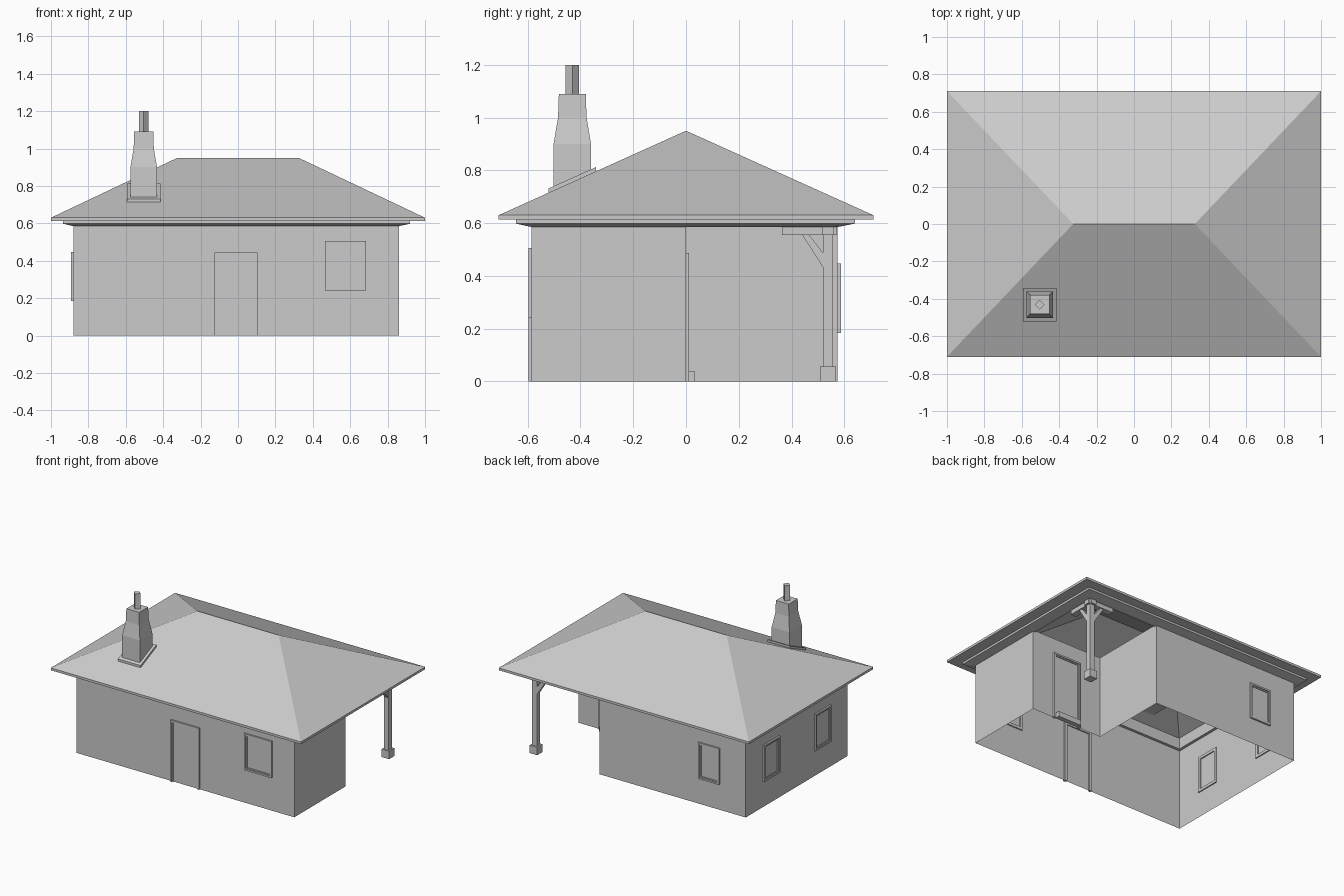
import bpy, bmesh
from mathutils import Vector

if "Cube" in bpy.data.objects:
    bpy.data.objects.remove(bpy.data.objects["Cube"])

mat = bpy.data.materials.new("light_grey")
mat.diffuse_color = (0.6, 0.6, 0.6, 1)
mat.use_nodes = True
mat.node_tree.nodes["Principled BSDF"].inputs["Base Color"].default_value = mat.diffuse_color

X0, X1, Y0, Y1 = -0.88, 0.86, -0.585, 0.575   # wall rectangle
NX, NY = 0.29, 0.0                            # inner corner of the porch
WALL_TOP = 0.585


def make(name, bm, fix_normals=True):
    if fix_normals:
        bmesh.ops.recalc_face_normals(bm, faces=bm.faces[:])
    me = bpy.data.meshes.new(name)
    bm.to_mesh(me)
    bm.free()
    me.materials.append(mat)
    ob = bpy.data.objects.new(name, me)
    bpy.context.collection.objects.link(ob)
    return ob


def bridge(bm, a, b, skip=()):
    n = len(a)
    for i in range(n):
        if i not in skip:
            bm.faces.new((a[i], a[(i + 1) % n], b[(i + 1) % n], b[i]))


def rect(bm, x0, x1, y0, y1, z):
    return [bm.verts.new(p) for p in ((x0, y0, z), (x1, y0, z), (x1, y1, z), (x0, y1, z))]


def box(name, x0, x1, y0, y1, z0, z1):
    bm = bmesh.new()
    a, b = rect(bm, x0, x1, y0, y1, z0), rect(bm, x0, x1, y0, y1, z1)
    bridge(bm, a, b)
    bm.faces.new(a)
    bm.faces.new(b)
    return make(name, bm)


# L-shaped walls, open at the bottom
bm = bmesh.new()
plan = [(X0, Y0), (X1, Y0), (X1, NY), (NX, NY), (NX, Y1), (X0, Y1)]
low = [bm.verts.new((x, y, 0)) for x, y in plan]
high = [bm.verts.new((x, y, WALL_TOP + 0.01)) for x, y in plan]
bridge(bm, low, high)
make("walls", bm, False)

# Hollow hip roof with eave edge, soffit and moulding
bm = bmesh.new()
loops = [rect(bm, *r) for r in (
    (-1, 1, -0.71, 0.71, 0.63),
    (-1, 1, -0.71, 0.71, 0.613),
    (-0.935, 0.92, -0.645, 0.64, 0.613),
    (-0.935, 0.92, -0.645, 0.64, 0.598),
    (X0, X1, Y0, Y1, WALL_TOP),
    (X0 + 0.02, X1 - 0.02, Y0 + 0.02, Y1 - 0.02, WALL_TOP),
    (X0 + 0.02, X1 - 0.02, Y0 + 0.02, Y1 - 0.02, 0.665))]
for a, b in zip(loops, loops[1:]):
    bridge(bm, a, b)
for base, z in ((loops[0], 0.95), (loops[-1], 0.925)):
    l, r = bm.verts.new((-0.325, 0, z)), bm.verts.new((0.325, 0, z))
    bm.faces.new((base[0], base[1], r, l))
    bm.faces.new((base[2], base[3], l, r))
    bm.faces.new((base[1], base[2], r))
    bm.faces.new((base[3], base[0], l))
make("hip_roof", bm)

# Window and door frames: stepped rings lying on a wall
SIDES = {
    "front": lambda u, v, n: (u, Y0 - n, v),
    "back": lambda u, v, n: (u, Y1 + n, v),
    "left": lambda u, v, n: (X0 - n, u, v),
    "porch": lambda u, v, n: (u, NY + n, v),
}


def frame(name, side, u0, u1, v0, v1, door=False):
    bm = bmesh.new()
    rings = []
    for s, n in ((0, -0.008), (0, 0.012), (0.012, 0.012), (0.012, 0.006),
                 (0.02, 0.006), (0.02, -0.008)):
        b = v0 if door else v0 + s
        rings.append([bm.verts.new(SIDES[side](u, v, n)) for u, v in
                      ((u0 + s, b), (u1 - s, b), (u1 - s, v1 - s), (u0 + s, v1 - s))])
    for i, a in enumerate(rings):
        bridge(bm, a, rings[(i + 1) % len(rings)], (0,) if door else ())
    if door:  # close the feet of the jambs
        bm.faces.new([r[0] for r in rings])
        bm.faces.new([r[1] for r in rings])
    make(name, bm)


frame("front_window", "front", 0.465, 0.684, 0.24, 0.505)
frame("back_window", "back", -0.675, -0.505, 0.184, 0.447)
frame("left_window_rear", "left", 0.195, 0.375, 0.184, 0.447)
frame("left_window_front", "left", -0.388, -0.208, 0.184, 0.447)
frame("front_door_frame", "front", -0.125, 0.105, 0, 0.445, True)
frame("porch_door_frame", "porch", 0.46, 0.69, 0, 0.487, True)
box("porch_step", 0.48, 0.67, 0, 0.035, 0, 0.038)

# Porch post with footing, two top beams and braces
px, py, h = 0.822, 0.538, 0.019
box("porch_post", px - h, px + h, py - h, py + h, 0.05, WALL_TOP)
box("post_footing", px - 0.03, px + 0.03, py - 0.03, py + 0.03, 0, 0.057)
box("post_beam_y", px - 0.022, px + 0.022, 0.364, 0.572, 0.555, 0.588)
box("post_beam_x", px - 0.174, px + 0.034, py - 0.022, py + 0.022, 0.555, 0.588)
for name, along in (("brace_y", Vector((0, -1, 0))), ("brace_x", Vector((-1, 0, 0)))):
    across = Vector((along.y, along.x, 0)) * 0.014
    bm = bmesh.new()
    ends = []
    for sgn in (-1, 1):
        ends.append([bm.verts.new(Vector((px, py, z)) + along * d + across * sgn)
                     for d, z in ((h, 0.433), (0.098, 0.556), (0.072, 0.556), (h, 0.488))])
    bridge(bm, *ends)
    for e in ends:
        bm.faces.new(e)
    make(name, bm)

# Chimney stack narrowing upwards, with a recessed top
cx, cy = -0.504, -0.431
bm = bmesh.new()
stack = [rect(bm, cx - w, cx + w, cy - w, cy + w, z) for w, z in
         ((0.071, 0.70), (0.071, 0.90), (0.054, 1.0), (0.051, 1.09))]
for a, b in zip(stack, stack[1:]):
    bridge(bm, a, b)
bm.faces.new(stack[0])
bm.faces.new(stack[-1])
make("chimney_stack", bm)

# Diamond-section flue
bm = bmesh.new()
ends = [[bm.verts.new((cx + dx, cy + dy, z)) for dx, dy in
         ((0.026, 0), (0, 0.026), (-0.026, 0), (0, -0.026))] for z in (1.08, 1.2)]
bridge(bm, *ends)
for e in ends:
    bm.faces.new(e)
make("chimney_flue", bm)

# Sloped flashing collar that follows the roof
bm = bmesh.new()
rings = [rect(bm, cx - w, cx + w, cy - w, cy + w, 0) for w in (0.09, 0.09, 0.07, 0.07)]
for ring, lift in zip(rings, (-0.01, 0.016, 0.016, -0.01)):
    for v in ring:
        v.co.z = 0.95 + 0.4507 * v.co.y + lift
for i in range(4):
    bridge(bm, rings[i], rings[(i + 1) % 4])
make("chimney_flashing", bm)
